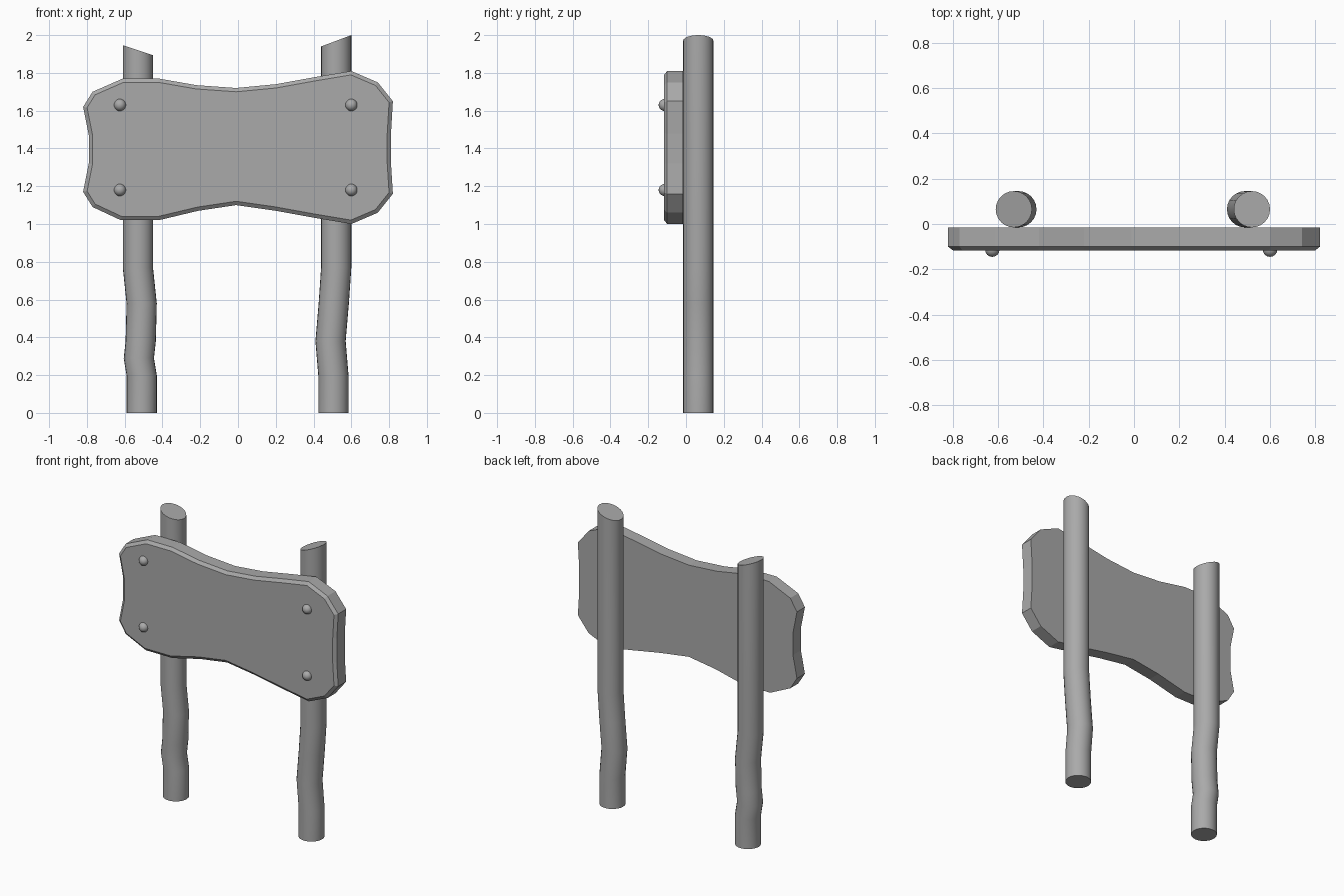
import bpy, bmesh
from math import cos, sin, tau, radians
from mathutils import Matrix

if "Cube" in bpy.data.objects:
    bpy.data.objects.remove(bpy.data.objects["Cube"])

grey = bpy.data.materials.new("plain grey")
grey.use_nodes = True
grey.diffuse_color = (0.4, 0.4, 0.4, 1)
grey.node_tree.nodes["Principled BSDF"].inputs["Base Color"].default_value = (0.4, 0.4, 0.4, 1)


def finish(bm, name, smooth=False):
    bmesh.ops.recalc_face_normals(bm, faces=bm.faces)
    mesh = bpy.data.meshes.new(name)
    bm.to_mesh(mesh)
    bm.free()
    mesh.materials.append(grey)
    obj = bpy.data.objects.new(name, mesh)
    bpy.context.collection.objects.link(obj)
    if smooth:
        bpy.ops.object.select_all(action='DESELECT')
        obj.select_set(True)
        bpy.context.view_layer.objects.active = obj
        bpy.ops.object.shade_smooth_by_angle(angle=radians(40))
    return obj


# Crooked round post: level rings along a bent centre line, slanted top cut
def post(name, path, slant, radius=0.08, y=0.065, sides=24):
    bm = bmesh.new()
    rings = []
    for i, (x, z) in enumerate(path):
        tilt = slant if i == len(path) - 1 else 0
        rings.append([bm.verts.new((x + radius * cos(tau * k / sides),
                                    y + radius * sin(tau * k / sides),
                                    z + tilt * cos(tau * k / sides)))
                      for k in range(sides)])
    for low, high in zip(rings, rings[1:]):
        for k in range(sides):
            n = (k + 1) % sides
            bm.faces.new((low[k], low[n], high[n], high[k]))
    bm.faces.new(rings[0])
    bm.faces.new(rings[-1])
    return finish(bm, name, smooth=True)


post("right_post", [(-0.51, 0), (-0.51, 0.2), (-0.525, 0.29), (-0.515, 0.38),
                    (-0.51, 0.58), (-0.53, 0.77), (-0.53, 1.92)], -0.027)
post("left_post", [(0.505, 0), (0.505, 0.2), (0.49, 0.38),
                   (0.507, 0.58), (0.52, 0.77), (0.52, 1.97)], 0.03)

# Sign board: wavy outline, extruded forward, with a chamfered front rim
outline = [(-0.82, 1.62), (-0.77, 1.7), (-0.61, 1.77), (-0.42, 1.77), (-0.22, 1.735),
           (-0.01, 1.72), (0.2, 1.74), (0.42, 1.78), (0.6, 1.81), (0.74, 1.75),
           (0.82, 1.65), (0.81, 1.48), (0.81, 1.32), (0.82, 1.16), (0.74, 1.06),
           (0.6, 1.0), (0.42, 1.03), (0.2, 1.07), (-0.01, 1.1), (-0.21, 1.07),
           (-0.42, 1.02), (-0.62, 1.02), (-0.77, 1.09), (-0.82, 1.17),
           (-0.79, 1.32), (-0.79, 1.47)]
bm = bmesh.new()
back = [bm.verts.new((x, -0.015, z)) for x, z in outline]
front = [bm.verts.new((x, -0.1, z)) for x, z in outline]
bm.faces.new(back)
face = bm.faces.new(front)
for i in range(len(outline)):
    j = (i + 1) % len(outline)
    bm.faces.new((back[i], back[j], front[j], front[i]))
bmesh.ops.recalc_face_normals(bm, faces=bm.faces)
bmesh.ops.inset_region(bm, faces=[face], thickness=0.02, depth=0.016, use_even_offset=True)
finish(bm, "sign_board")

# Round bolt heads near the corners of the board
for side, x in (("right", -0.625), ("left", 0.6)):
    for level, z in (("lower", 1.18), ("upper", 1.63)):
        bm = bmesh.new()
        bmesh.ops.create_uvsphere(bm, u_segments=16, v_segments=10, radius=0.032,
                                  matrix=Matrix.Translation((x, -0.113, z)))
        finish(bm, f"{level}_{side}_bolt", smooth=True)
